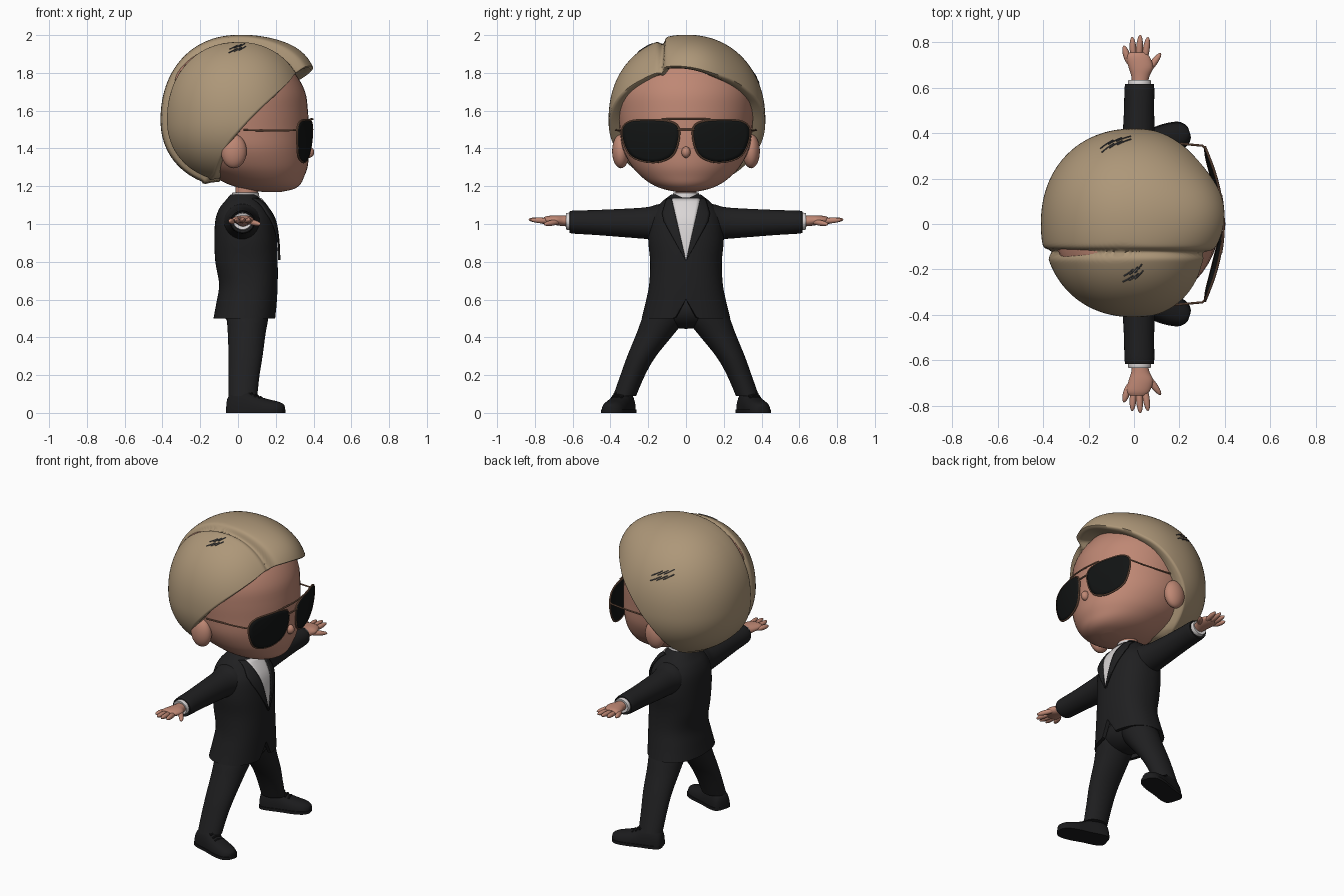
import bpy, bmesh, math
from math import sin, cos, pi, radians, exp
from mathutils import Vector

if "Cube" in bpy.data.objects:
    bpy.data.objects.remove(bpy.data.objects["Cube"])


def material(name, rgb):
    m = bpy.data.materials.new(name)
    m.use_nodes = True
    m.diffuse_color = (*rgb, 1)
    m.node_tree.nodes["Principled BSDF"].inputs["Base Color"].default_value = (*rgb, 1)
    return m


SUIT = material("black cloth", (0.014, 0.014, 0.015))
SHOE = material("black leather", (0.011, 0.011, 0.012))
SKIN = material("skin", (0.52, 0.245, 0.175))
HAIR = material("blond hair", (0.42, 0.31, 0.19))
WHITE = material("white shirt", (0.7, 0.67, 0.67))
LENS = material("dark lens", (0.006, 0.007, 0.007))
METAL = material("copper metal", (0.25, 0.13, 0.08))
MARK = material("slate mark", (0.07, 0.075, 0.085))


def finish(ob, mat, angle=40):
    ob.data.materials.append(mat)
    bpy.ops.object.select_all(action="DESELECT")
    ob.select_set(True)
    bpy.context.view_layer.objects.active = ob
    bpy.ops.object.shade_smooth_by_angle(angle=radians(angle))
    return ob


def grid(name, rows, mat, closed=True, caps=(True, True), thick=0, angle=40):
    """Skin a list of point rows; closed rows make a tube."""
    bm = bmesh.new()
    vs = [[bm.verts.new(p) for p in row] for row in rows]
    n = len(rows[0])
    for a, b in zip(vs, vs[1:]):
        for i in range(n if closed else n - 1):
            j = (i + 1) % n
            bm.faces.new((a[i], a[j], b[j], b[i]))
    if closed:
        for use, row in zip(caps, (vs[0], vs[-1])):
            if use:
                bm.faces.new(row)
    bmesh.ops.remove_doubles(bm, verts=bm.verts, dist=1e-5)
    bmesh.ops.recalc_face_normals(bm, faces=bm.faces)
    me = bpy.data.meshes.new(name)
    bm.to_mesh(me)
    bm.free()
    ob = bpy.data.objects.new(name, me)
    bpy.context.collection.objects.link(ob)
    if thick:
        mod = ob.modifiers.new("thickness", "SOLIDIFY")
        mod.thickness, mod.offset = thick, 0
    return finish(ob, mat, angle)


def smooth_path(pts, steps, loop=False):
    """Catmull-Rom through tuples of any length."""
    n, out = len(pts), []
    pick = (lambda i: pts[i % n]) if loop else (lambda i: pts[min(max(i, 0), n - 1)])
    for i in range(n if loop else n - 1):
        for s in range(steps):
            t = s / steps
            out.append(tuple(b + t / 2 * (c - a + t * (2*a - 5*b + 4*c - d + t * (3*(b - c) + d - a)))
                             for a, b, c, d in zip(*(pick(i + k) for k in (-1, 0, 1, 2)))))
    return out if loop else out + [tuple(pts[-1])]


def superellipse(a, power):
    f = lambda v: math.copysign(abs(v) ** (2 / power), v)
    return f(cos(a)), f(sin(a))


def stack(table, power=2.0, n=48):
    """Rings stacked in z from (z, cx, cy, rx, ry) rows."""
    ring = [superellipse(2 * pi * i / n, power) for i in range(n)]
    return [[Vector((cx + rx * u, cy + ry * v, z)) for u, v in ring] for z, cx, cy, rx, ry in table]


def ellipsoid(name, c, size, mat, aim=None):
    bpy.ops.mesh.primitive_uv_sphere_add(segments=28, ring_count=16, radius=1, location=c)
    ob = bpy.context.object
    ob.name, ob.scale = name, size
    if aim:
        ob.rotation_euler = Vector(aim).to_track_quat("Z", "Y").to_euler()
    return finish(ob, mat, 180)


def wire(name, pts, r, mat, loop=False):
    cu = bpy.data.curves.new(name, "CURVE")
    cu.dimensions, cu.bevel_depth, cu.bevel_resolution, cu.use_fill_caps = "3D", r, 2, True
    sp = cu.splines.new("POLY")
    sp.points.add(len(pts) - 1)
    for p, co in zip(sp.points, pts):
        p.co = (*co, 1)
    sp.use_cyclic_u = loop
    ob = bpy.data.objects.new(name, cu)
    bpy.context.collection.objects.link(ob)
    bpy.ops.object.select_all(action="DESELECT")
    ob.select_set(True)
    bpy.context.view_layer.objects.active = ob
    bpy.ops.object.convert(target="MESH")
    return finish(bpy.context.object, mat)


# Head, nose and neck
head = [(1.17, .18, 0, .05, .05), (1.185, .165, 0, .13, .12), (1.21, .14, 0, .19, .18), (1.25, .11, 0, .24, .235),
        (1.31, .07, 0, .30, .29), (1.4, .04, 0, .335, .335), (1.5, .02, 0, .355, .35), (1.6, .01, 0, .36, .36),
        (1.7, 0, 0, .355, .36), (1.8, -.02, 0, .32, .33), (1.9, -.02, 0, .22, .25), (1.94, -.02, 0, .1, .12)]
grid("head", stack(smooth_path(head, 4)), SKIN, angle=80)
ellipsoid("nose", (.375, 0, 1.38), (.028, .024, .03), SKIN)
grid("neck", stack([(1.1, .04, 0, .06, .055), (1.22, .05, 0, .06, .055)]), SKIN)

# Hair: one swept cap with a parting and a raised front
CENTRE = Vector((0, 0, 1.55))
HAIRLINE = [(-180, -60), (-130, -54), (-112, -42), (-104, -24), (-90, -8), (-74, 9), (-53, 24), (-25, 38), (0, 36),
            (44, 27), (72, 12), (90, -7), (104, -24), (112, -42), (130, -54), (180, -60)]


def hairline(phi):
    for (a, ea), (b, eb) in zip(HAIRLINE, HAIRLINE[1:]):
        if phi <= b:
            return ea + (eb - ea) * (phi - a) / (b - a)


def hair_point(phi, elev, lift=0):
    p, e = radians(phi), radians(elev)
    d = Vector((cos(e) * cos(p), cos(e) * sin(p), sin(e)))
    axes = (.41 if d.x < 0 else .4, .42, .45 if d.z > 0 else .36)
    r = sum(abs(v / a) ** 2.15 for v, a in zip(d, axes)) ** (-1 / 2.15)
    y = r * d.y + .13
    side = 1 / (1 + exp(max(-50, min(50, -y / .012))))
    front = exp(-(d.angle(Vector((.77, .08, .64))) / .45) ** 2)
    r += .065 * front * side - .01 * (1 - side) - .028 * exp(-(y / .017) ** 2)
    return CENTRE + d * (r + lift)


COLS, ROWS = 192, 60
cap = [[] for _ in range(ROWS + 5)]
for i in range(COLS):
    phi = -180 + 360 * i / COLS
    edge = sum(hairline(max(-180, min(180, phi + k))) for k in (-8, -4, 0, 4, 8)) / 5
    for k in range(ROWS + 1):
        cap[k].append(hair_point(phi, 90 + (edge - 90) * k / ROWS))
    rim = cap[ROWS][-1]
    for k, (s, drop) in enumerate(((.97, .01), (.9, .012), (.75, .005), (.5, 0))):
        cap[ROWS + 1 + k].append(Vector((rim.x * s, rim.y * s, rim.z - drop)))
grid("hair", cap, HAIR, caps=(False, False), angle=70)
for name, phi, elev in (("left", 103, 33), ("right", -90, 60)):
    for k in range(6):
        a, b = phi + (k % 3 - 1) * 6, elev + (k - 2.5) * 1.4
        wire(f"{name}_hair_mark_{k}", [hair_point(a + t * 5, b + t * 2.5, .001) for t in (-1, -.5, 0, .5, 1)],
             .003, MARK)

# Jacket with a notched hem
body = smooth_path([(.5, .035, 0, .165, .235), (.58, .045, 0, .16, .215), (.68, .055, 0, .155, .195),
                    (.8, .045, 0, .165, .19), (.92, .04, 0, .165, .2), (1.02, .035, 0, .155, .19),
                    (1.08, .03, 0, .13, .16), (1.12, .03, 0, .1, .125), (1.155, .03, 0, .07, .08)], 5)
rows = stack(body, 2.3, 96)
for k, row in enumerate(rows[:10]):
    for p in row:
        if p.x > 0:
            p.z = max(p.z, .5 + .1 * max(0, 1 - abs(p.y) / .06) + k * .0005)
inner = [Vector((.035 + (p.x - .035) * .88, p.y * .88, p.z)) for p in rows[0]]
grid("jacket", [inner] + rows, SUIT, caps=(False, True))


def chest(y, z, lift):
    row = min(body, key=lambda b: abs(b[0] - z))
    nxt = body[min(body.index(row) + (1 if z > row[0] else -1), len(body) - 1)]
    t = abs(z - row[0]) / max(abs(nxt[0] - row[0]), 1e-6)
    _, cx, _, rx, ry = (a + (b - a) * min(t, 1) for a, b in zip(row, nxt))
    return Vector((cx + lift + rx * max(0, 1 - abs(y / ry) ** 2.3) ** (1 / 2.3), y, z))


# Shirt front and lapels laid on the chest
levels = [.81 + .325 * k / 16 for k in range(17)]
opening = lambda z: .001 + .075 * (z - .81) / .325
grid("shirt_front", [[chest(opening(z) * u / 4, z, .005) for u in range(-4, 5)] for z in levels],
     WHITE, closed=False, thick=.006)
for side, s in (("left", 1), ("right", -1)):
    width = lambda z: .003 + .065 * min((z - .81) / .2, 1) * min(1, (1.175 - z) / .12)
    grid(f"{side}_lapel", [[chest(s * (opening(z) + width(z) * u / 5), z, .01) for u in range(6)] for z in levels],
         SUIT, closed=False, thick=.009)
grid("shirt_collar", stack([(1.1, .035, 0, .085, .085), (1.165, .04, 0, .07, .068), (1.168, .04, 0, .06, .056)]), WHITE)

# Bow tie
ellipsoid("bow_knot", (.14, 0, 1.088), (.018, .018, .02), SUIT)
for side, s in (("left", 1), ("right", -1)):
    wing = [(.005, .012, .014), (.03, .016, .022), (.06, .018, .03), (.078, .012, .028), (.082, .004, .02)]
    grid(f"{side}_bow_wing", [[Vector((.13 + rx * cos(a * pi / 10) - y * .15, s * y, 1.088 + rz * sin(a * pi / 10)))
                               for a in range(20)] for y, rx, rz in smooth_path(wing, 3)], SUIT)


def along_y(name, s, table, mat, power=2):
    ring = [superellipse(2 * pi * i / 32, power) for i in range(32)]
    grid(name, [[Vector((cx + rx * u, s * y, cz + rz * v)) for u, v in ring]
                for y, cx, cz, rx, rz in smooth_path(table, 4)], mat)


# Pelvis and paired parts
ellipsoid("trouser_seat", (.045, 0, .545), (.125, .19, .1), SUIT)
for side, s in (("left", 1), ("right", -1)):
    # Arm
    along_y(f"{side}_sleeve", s, [(.06, .03, 1.01, .11, .1), (.14, .025, 1.01, .1, .096), (.2, .022, 1.005, .085, .085),
                                  (.3, .02, 1.005, .076, .077), (.48, .022, 1.008, .067, .066),
                                  (.605, .024, 1.01, .065, .06), (.612, .024, 1.01, .055, .05)], SUIT)
    along_y(f"{side}_shirt_cuff", s, [(.58, .024, 1.012, .052, .048), (.63, .024, 1.014, .05, .045),
                                      (.633, .024, 1.014, .042, .036)], WHITE)
    # Hand
    along_y(f"{side}_palm", s, [(.6, .025, 1.015, .032, .03), (.65, .028, 1.017, .04, .028), (.69, .03, 1.02, .054, .026),
                                (.735, .018, 1.022, .052, .02), (.755, .015, 1.022, .035, .012)], SKIN)
    digits = {"little_finger": (-.02, .7, -.045, .785, 1.015), "ring_finger": (.0, .71, -.008, .823, 1.022),
              "middle_finger": (.02, .71, .028, .833, 1.024), "index_finger": (.045, .71, .062, .823, 1.022),
              "thumb": (.05, .66, .118, .752, .998)}
    for name, (ax, ay, bx, by, z) in digits.items():
        a, b = Vector((ax, s * ay, 1.015)), Vector((bx, s * by, z))
        ellipsoid(f"{side}_{name}", (a + b) / 2, (.015, .015, (b - a).length / 2), SKIN, b - a)
    # Leg
    leg = [(.6, .05, .085, .12, .1), (.5, .05, .118, .11, .114), (.42, .046, .162, .1, .1), (.3, .04, .235, .09, .076),
           (.2, .032, .282, .082, .065), (.09, .026, .325, .076, .061)]
    grid(f"{side}_trouser_leg", stack([(z, x, s * y, rx, ry) for z, x, y, rx, ry in smooth_path(leg, 4)]), SUIT)
    # Shoe, turned outward
    turn = radians(17)
    place = lambda l, w, z: Vector((l * cos(turn) - w * sin(turn), s * (.33 + l * sin(turn) + w * cos(turn)), z))
    shoe = smooth_path([(-.058, .025, .05), (-.045, .052, .09), (0, .062, .118), (.06, .061, .11), (.1, .062, .088),
                        (.16, .064, .07), (.22, .055, .056), (.25, .03, .042), (.256, .008, .03)], 3)
    grid(f"{side}_shoe", [[place(l, w * superellipse(pi * i / 20, 2.5)[0], .004 + h * superellipse(pi * i / 20, 2.5)[1])
                           for i in range(21)] for l, w, h in shoe], SHOE)
    rim = [(l, w + .004) for l, w, h in shoe] + [(l, -w - .004) for l, w, h in reversed(shoe)]
    grid(f"{side}_sole", [[place(l, w, z) for l, w in rim] for z in (0, .018)], SHOE)
    for k in range(3):
        l, z = .08 + k * .022, .106 - k * .011
        wire(f"{side}_lace_{k}", [place(l, -.03, z - .008), place(l, 0, z), place(l, .03, z - .008)], .006, SHOE)
    # Ear
    ellipsoid(f"{side}_ear", (-.022, s * .345, 1.385), (.068, .046, .09), SKIN)
    # Sunglasses lens, rim and temple
    bend = lambda y, z: Vector((.393 - .7 * y * y - .8 * (1.5 - z) ** 2, s * y, z))
    outline = smooth_path([(.042, 1.515), (.1, 1.545), (.2, 1.55), (.29, 1.545), (.335, 1.51), (.332, 1.44),
                           (.295, 1.365), (.225, 1.332), (.14, 1.33), (.07, 1.365), (.04, 1.44)], 5, True)
    grid(f"{side}_lens", [[bend(.19 + (y - .19) * k / 6, 1.45 + (z - 1.45) * k / 6) for y, z in outline]
                          for k in range(7)], LENS, caps=(False, False), thick=.008)
    wire(f"{side}_lens_rim", [bend(y, z) for y, z in outline], .0055, METAL, True)
    wire(f"{side}_temple", [(.312, s * .335, 1.5), (.3, s * .345, 1.497), (.22, s * .352, 1.494), (.03, s * .37, 1.497)],
         .005, METAL)
for name, half, z in (("top_bar", .13, 1.555), ("bridge", .045, 1.5)):
    wire(f"glasses_{name}", [(.395 - .7 * y * y, y, z) for y in (half * k / 6 for k in range(-6, 7))], .005, METAL)
